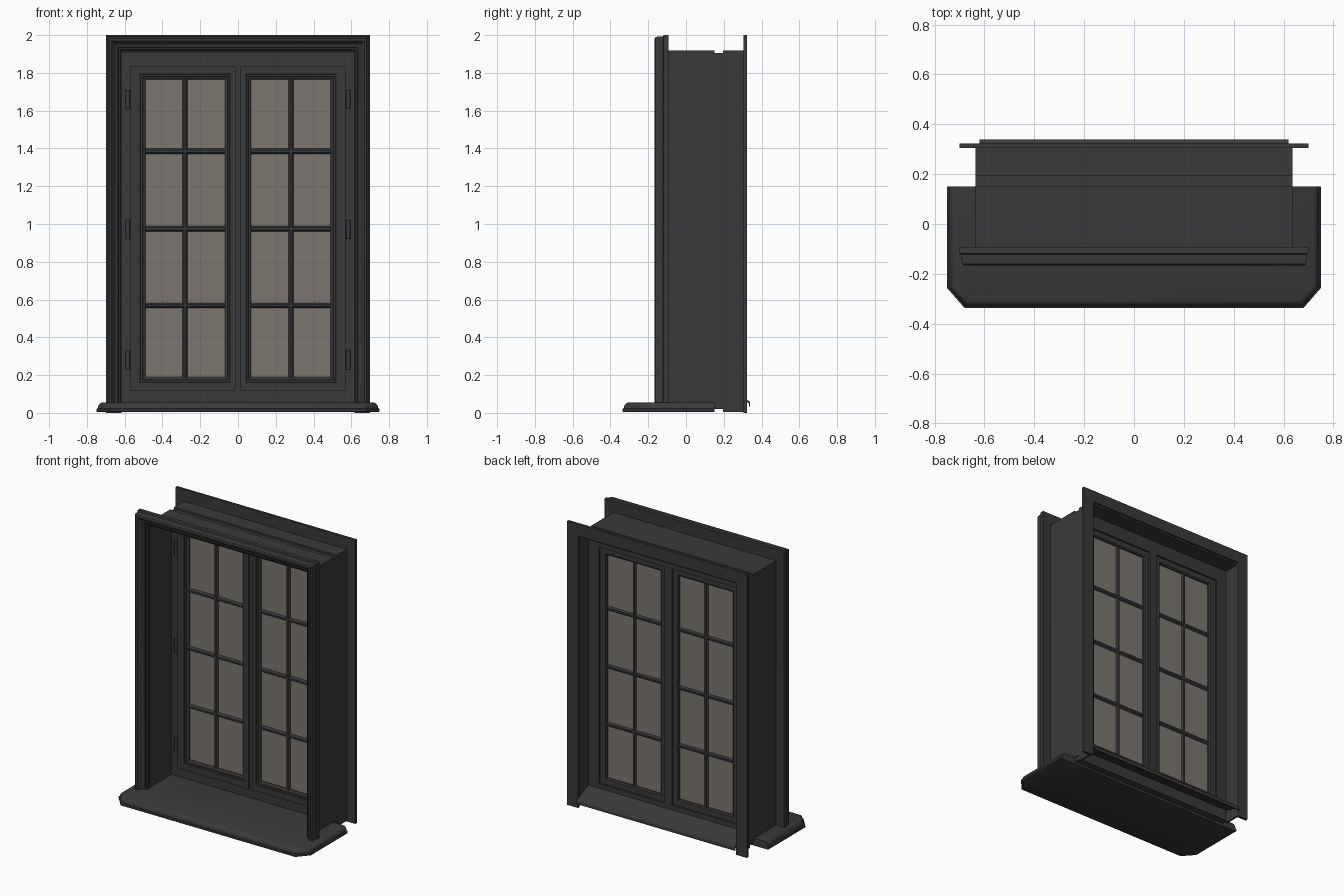
import bpy, bmesh, math
from mathutils import Vector

if "Cube" in bpy.data.objects:
    bpy.data.objects.remove(bpy.data.objects["Cube"])


def material(name, color):
    m = bpy.data.materials.new(name)
    m.diffuse_color = color
    m.use_nodes = True
    m.node_tree.nodes["Principled BSDF"].inputs["Base Color"].default_value = m.diffuse_color
    return m


PAINT = material("dark_paint", (0.042, 0.042, 0.042, 1))
GLASS = material("tinted_glass", (0.2, 0.18, 0.155, 0.8))


def finish(name, verts, faces, mat=PAINT, smooth=False):
    me = bpy.data.meshes.new(name)
    me.from_pydata([tuple(v) for v in verts], [], faces)
    bm = bmesh.new()
    bm.from_mesh(me)
    bmesh.ops.recalc_face_normals(bm, faces=bm.faces)
    bm.to_mesh(me)
    bm.free()
    me.materials.append(mat)
    ob = bpy.data.objects.new(name, me)
    bpy.context.collection.objects.link(ob)
    if smooth:
        bpy.ops.object.select_all(action='DESELECT')
        ob.select_set(True)
        bpy.context.view_layer.objects.active = ob
        bpy.ops.object.shade_smooth_by_angle(angle=math.radians(35))
    return ob


def loft(name, rings, loop=False, **kw):
    """Skin closed rings of equal length; cap the ends unless looped."""
    n, m = len(rings[0]), len(rings)
    verts = [p for r in rings for p in r]
    faces = []
    for i in range(m if loop else m - 1):
        a, b = i * n, (i + 1) % m * n
        faces += [(a + k, a + (k + 1) % n, b + (k + 1) % n, b + k) for k in range(n)]
    if not loop:
        faces += [tuple(range(n)), tuple(range((m - 1) * n, m * n))]
    return finish(name, verts, faces, **kw)


def surround(name, x0, x1, z0, z1, profile, closed=True, **kw):
    """Mitred frame round an opening; profile = (distance outward, y)."""
    corners = [(x0, z0, -1, -1), (x0, z1, -1, 1), (x1, z1, 1, 1), (x1, z0, 1, -1)]
    rings = [[(x + sx * d, y, z + (sz * d if closed or sz > 0 else 0)) for d, y in profile]
             for x, z, sx, sz in corners]
    return loft(name, rings, loop=closed, **kw)


def bar(name, a, b, side, profile, **kw):
    """Straight bar from a to b; profile = (offset along side, y offset)."""
    a, b, side = Vector(a), Vector(b), Vector(side)
    return loft(name, [[p + side * s + Vector((0, y, 0)) for s, y in profile] for p in (a, b)], **kw)


def flat(w, y0, y1):
    return [(0, y0), (w, y0), (w, y1), (0, y1)]


def box(name, x0, x1, y0, y1, z0, z1, **kw):
    return loft(name, [[(x, y0, z0), (x, y1, z0), (x, y1, z1), (x, y0, z1)] for x in (x0, x1)], **kw)


# Inner sill with clipped corners and a moulded edge
def sill_ring(i, z):
    t = 0.42 * i
    half = [(0.75 - i, 0.15), (0.75 - i, -0.257 + t), (0.68 - t, -0.337 + i)]
    return [(x, y, z) for x, y in half] + [(-x, y, z) for x, y in reversed(half)]


loft("inner_sill", [sill_ring(i, z) for i, z in (
    (0.006, 0.004), (0, 0.008), (0, 0.02), (0.007, 0.024), (0.009, 0.034),
    (0.014, 0.044), (0.021, 0.051), (0.03, 0.055))], smooth=True)

# Linings of the wall opening, inside and outside the window
surround("inner_lining", -0.622, 0.622, 0.01, 1.905, flat(0.013, -0.1, 0.15), closed=False)
surround("outer_lining", -0.622, 0.622, 0.005, 1.905, flat(0.013, 0.195, 0.31), closed=False)

# Moulded inner casing and plain outer casing
surround("inner_casing", -0.617, 0.617, 0.053, 1.917,
         [(0, -0.098), (0, -0.115), (0.006, -0.122), (0.014, -0.122), (0.017, -0.132),
          (0.032, -0.137), (0.04, -0.145), (0.045, -0.16), (0.052, -0.166), (0.064, -0.167),
          (0.072, -0.161), (0.075, -0.15), (0.075, -0.122), (0.083, -0.118), (0.083, -0.092)],
         closed=False, smooth=True)
surround("outer_casing", -0.617, 0.617, 0, 1.917, flat(0.083, 0.305, 0.323), closed=False)

# Fixed window frame, with a stop overlapping the sashes at the back
surround("window_frame", -0.562, 0.562, 0.122, 1.832, flat(0.073, 0.15, 0.197))
surround("frame_stop", -0.54, 0.54, 0.145, 1.81, flat(0.04, 0.18, 0.198))
box("frame_bottom_rail", -0.63, 0.63, 0.15, 0.197, 0.02, 0.06)
box("centre_mullion", -0.03, 0.03, 0.15, 0.198, 0.11, 1.84)

SASH = [(0, 0.157), (0.006, 0.151), (0.014, 0.149), (0.016, 0.143), (0.026, 0.143),
        (0.028, 0.139), (0.078, 0.139), (0.078, 0.185), (0.008, 0.185), (0, 0.178)]
MUNTIN = [(-0.014, 0), (-0.012, -0.009), (-0.006, -0.017), (0.006, -0.017), (0.012, -0.009),
          (0.014, 0), (0.012, 0.008), (0.006, 0.014), (-0.006, 0.014), (-0.012, 0.008)]
Y = 0.166
for s, tag in ((-1, "left"), (1, "right")):
    # Sash, its stiles narrower at the sides than the moulded opening
    xa, xb = sorted((s * 0.07, s * 0.49))
    prof = [(d, y) for d, y in SASH]
    prof[5:8] = [(0.028, 0.139), (0.056, 0.139), (0.056, 0.185)]
    surround(tag + "_sash", xa, xb, 0.19, 1.765, prof)
    outer = sorted((s * 0.546, s * 0.57))
    box(tag + "_sash_stile", *outer, 0.139, 0.18, 0.118, 1.837)
    for nm, z0, z1 in (("bottom", 0.118, 0.134), ("top", 1.821, 1.837)):
        box(tag + "_sash_" + nm, xa - 0.056, xb + 0.056, 0.139, 0.18, z0, z1)
    # Glass and glazing bars
    box(tag + "_glass", xa - 0.004, xb + 0.004, Y - 0.002, Y + 0.002, 0.186, 1.769, mat=GLASS)
    bar(tag + "_upright_bar", (s * 0.28, Y, 0.188), (s * 0.28, Y, 1.767), (1, 0, 0), MUNTIN)
    for k, z in enumerate((0.568, 0.975, 1.385)):
        bar(f"{tag}_cross_bar_{k}", (xa, Y, z), (xb, Y, z), (0, 0, 1), MUNTIN)
    # Hinge barrels
    for k, z in enumerate((0.28, 0.97, 1.66)):
        rings = [[(s * 0.583 + 0.012 * math.cos(a * math.pi / 6),
                   0.143 + 0.012 * math.sin(a * math.pi / 6), h) for a in range(12)]
                 for h in (z - 0.05, z + 0.05)]
        loft(f"{tag}_hinge_{k}", rings, smooth=True)

# Sloping outer sill with a rounded drip nose
bar("outer_sill", (-0.62, 0, 0), (0.62, 0, 0), (0, 0, 1),
    [(0.115, 0.19), (0.068, 0.318), (0.066, 0.33), (0.06, 0.337), (0.05, 0.34), (0.035, 0.34),
     (0.035, 0.334), (0.05, 0.334), (0.056, 0.326), (0.058, 0.314), (0.1, 0.19)])
